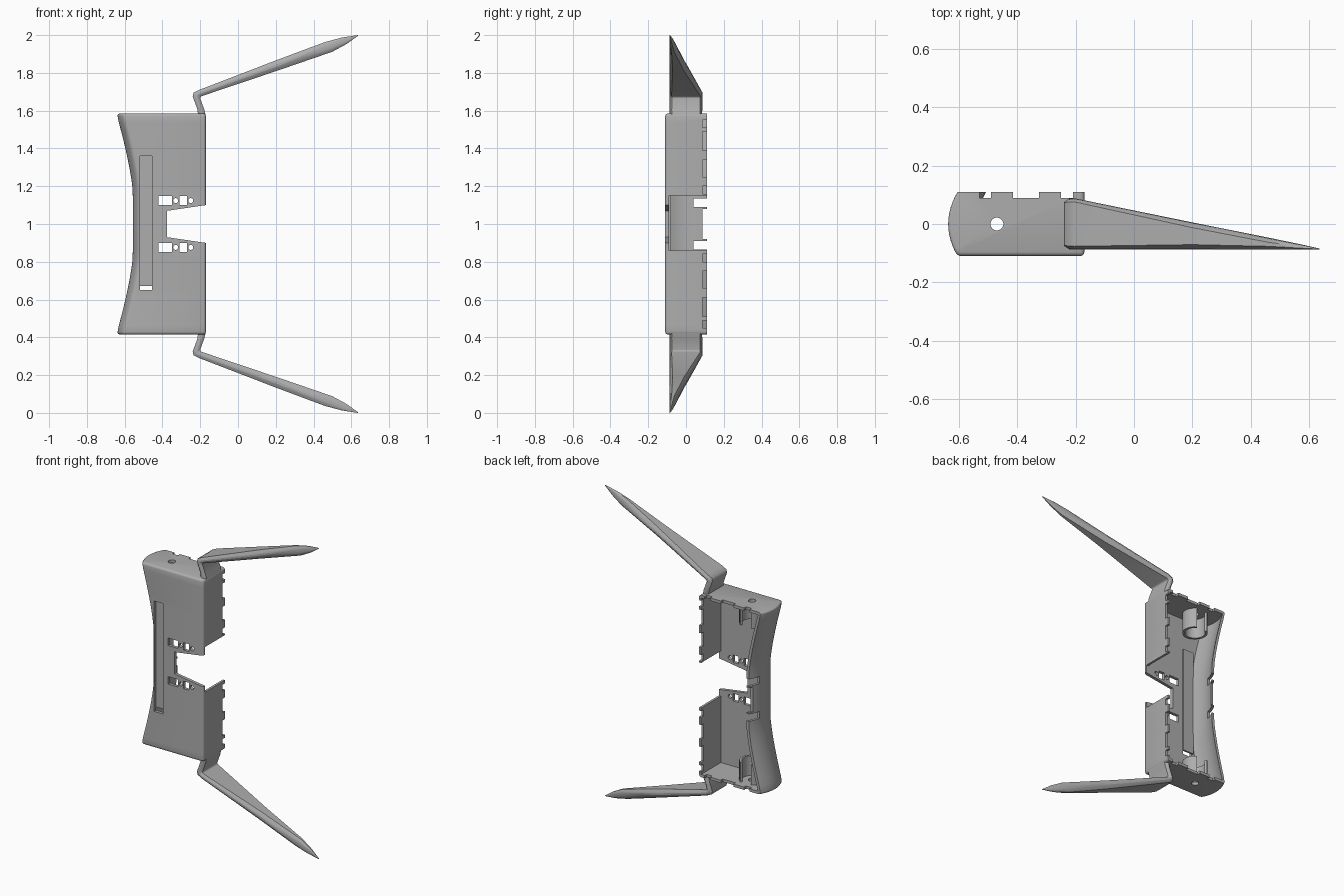
import bpy, bmesh, math
from mathutils import Matrix, Vector

if "Cube" in bpy.data.objects:
    bpy.data.objects.remove(bpy.data.objects["Cube"], do_unlink=True)

grey = bpy.data.materials.new("plain_grey")
grey.use_nodes = True
colour = (0.42, 0.42, 0.42, 1)
grey.diffuse_color = colour
grey.node_tree.nodes["Principled BSDF"].inputs["Base Color"].default_value = colour


def finish(name, bm):
    bmesh.ops.recalc_face_normals(bm, faces=bm.faces)
    mesh = bpy.data.meshes.new(name)
    bm.to_mesh(mesh)
    bm.free()
    mesh.materials.append(grey)
    ob = bpy.data.objects.new(name, mesh)
    bpy.context.collection.objects.link(ob)
    return ob


def activate(ob):
    bpy.ops.object.select_all(action='DESELECT')
    ob.select_set(True)
    bpy.context.view_layer.objects.active = ob


def smooth(ob, angle=35):
    activate(ob)
    bpy.ops.object.shade_smooth_by_angle(angle=math.radians(angle))


def loft(bm, sections):
    rings = [[bm.verts.new(p) for p in s] for s in sections]
    n = len(rings[0])
    for a, b in zip(rings, rings[1:]):
        for i in range(n):
            j = (i + 1) % n
            bm.faces.new((a[i], a[j], b[j], b[i]))
    bm.faces.new(rings[0][::-1])
    bm.faces.new(rings[-1])
    bmesh.ops.recalc_face_normals(bm, faces=bm.faces)


def box(bm, x0, x1, y0, y1, z0, z1):
    size = Matrix.Diagonal((x1 - x0, y1 - y0, z1 - z0, 1))
    mid = Matrix.Translation(((x0 + x1) / 2, (y0 + y1) / 2, (z0 + z1) / 2))
    bmesh.ops.create_cube(bm, size=1, matrix=mid @ size)


def rod(bm, centre, radius, length, rot=Matrix.Identity(4)):
    bmesh.ops.create_cone(bm, cap_ends=True, segments=24, radius1=radius, radius2=radius,
                          depth=length, matrix=Matrix.Translation(centre) @ rot)


def cut(ob, bm, name):
    cutter = finish(name, bm)
    cutter.hide_render = True
    activate(ob)
    mod = ob.modifiers.new("cut", 'BOOLEAN')
    mod.operation, mod.solver, mod.object = 'DIFFERENCE', 'EXACT', cutter
    mod.use_self = True
    bpy.ops.object.modifier_apply(modifier=mod.name)
    bpy.data.objects.remove(cutter, do_unlink=True)


# Waisted housing: bulged outer side, flat inner side
FRONT, BACK, RIGHT, HALF = -0.11, 0.11, -0.17, 0.585


def waist(dz):
    t = min(max((abs(dz) - 0.17) / 0.4, 0), 1)
    return -0.557 - 0.083 * t ** 1.35


def housing(bm, inset, half, y0, y1, right):
    sections = []
    for k in range(25):
        dz = half * (k / 12 - 1)
        pts = [(right, y1, 1 + dz), (right, y0, 1 + dz)]
        for i in range(13):
            y = y0 + (y1 - y0) * i / 12
            bulge = 0.032 * min(abs(y) / BACK, 1) ** 2
            pts.append((waist(dz) + bulge + inset, y, 1 + dz))
        sections.append(pts)
    loft(bm, sections)


bm = bmesh.new()
housing(bm, 0, HALF, FRONT, BACK, RIGHT)
sharp = [e for e in bm.edges if e.calc_face_angle(0) > 0.6
         and not all(v.co.y > 0.1 for v in e.verts)]
bmesh.ops.bevel(bm, geom=sharp, offset=0.014, segments=3, profile=0.5, affect='EDGES')
body = finish("housing_shell", bm)

bm = bmesh.new()
housing(bm, 0.018, HALF - 0.018, -0.09, 0.15, RIGHT - 0.015)
cut(body, bm, "cavity_cutter")

# Notch in the front plate and opening in the inner side wall
bm = bmesh.new()
notch = [(-0.375, 0.93), (-0.15, 0.897), (-0.15, 1.103), (-0.375, 1.07)]
loft(bm, [[(x, y, z) for x, z in notch] for y in (-0.15, -0.06)])
cut(body, bm, "notch_cutter")
bm = bmesh.new()
box(bm, -0.2, -0.15, -0.09, 0.15, 0.86, 1.15)
cut(body, bm, "side_opening_cutter")

# Windows, slot, end holes and notched rim
bm = bmesh.new()
box(bm, -0.52, -0.455, -0.15, -0.085, 0.65, 1.36)
rod(bm, (-0.47, 0, 1), 0.022, 1.4)
turn = Matrix.Rotation(math.pi / 2, 4, 'X')
for s in (-1, 1):
    def span(a, b):
        return sorted((1 + s * a, 1 + s * b))
    for x0, x1 in ((-0.42, -0.35), (-0.31, -0.27)):
        box(bm, x0, x1, -0.15, -0.05, *span(0.1, 0.148))
    for x in (-0.33, -0.25):
        rod(bm, (x, -0.1, 1 + s * 0.124), 0.013, 0.1, turn)
    for a, b in ((0.16, 0.2), (0.25, 0.34), (0.39, 0.49), (0.51, 0.55)):
        box(bm, -0.2, -0.15, 0.087, 0.15, *span(a, b))
    for x0, x1 in ((-0.53, -0.49), (-0.415, -0.325), (-0.25, -0.21)):
        box(bm, x0, x1, 0.09, 0.15, *span(0.56, 0.6))
    box(bm, -0.65, -0.45, 0.04, 0.15, *span(0.09, 0.135))
box(bm, -0.65, -0.45, 0.087, 0.15, 0.92, 1.08)
cut(body, bm, "detail_cutter")
smooth(body)

# Backing strip behind the long slot
bm = bmesh.new()
box(bm, -0.525, -0.45, -0.092, -0.08, 0.672, 1.36)
finish("slot_backing", bm)

# Curved collars around the end holes
for label, z0, z1 in (("upper", 1.44, 1.57), ("lower", 0.43, 0.56)):
    bm = bmesh.new()
    arc = [math.radians(120 + 300 * i / 20) for i in range(21)]
    ring = [(r, a) for r, order in ((0.075, arc), (0.06, arc[::-1])) for a in order]
    loft(bm, [[(-0.47 + r * math.cos(a), r * math.sin(a), z) for r, a in ring]
              for z in (z0, z1)])
    smooth(finish(label + "_collar", bm))

# Swept tapering arms: outer and inner edge of each station
stations = [((-0.21, 1.57), (-0.17, 1.57)), ((-0.216, 1.61), (-0.178, 1.605)),
            ((-0.24, 1.675), (-0.2, 1.665)), ((-0.235, 1.695), (-0.199, 1.672)),
            ((-0.205, 1.71), (-0.192, 1.677)), ((0.2, 1.866), (0.212, 1.813)),
            ((0.46, 1.963), (0.5, 1.912)), ((0.55, 1.987), (0.575, 1.953)),
            ((0.634, 2.0), (0.636, 1.997))]
for label, s in (("upper", 1), ("lower", -1)):
    bm = bmesh.new()
    sections = []
    for (xa, za), (xb, zb) in stations:
        a, b = Vector((xa, 0, za)), Vector((xb, 0, zb))
        reach = min(max(((xa + xb) / 2 + 0.2) / 0.836, 0), 1)
        y0, y1 = -0.087, 0.087 - 0.171 * reach
        c = 0.3 * min((a - b).length, y1 - y0)
        f = c / (a - b).length
        ring = [(0, y0 + c), (f, y0 + c * 0.3), (2 * f, y0), (1 - 2 * f, y0),
                (1 - f, y0 + c * 0.3), (1, y0 + c),
                (1, y1 - c), (1 - f, y1 - c * 0.3), (1 - 2 * f, y1), (2 * f, y1),
                (f, y1 - c * 0.3), (0, y1 - c)]
        pts = []
        for t, y in ring:
            p = a.lerp(b, t)
            pts.append((p.x, y, 1 + s * (p.z - 1)))
        sections.append(pts)
    loft(bm, sections)
    smooth(finish(label + "_arm", bm), 50)
